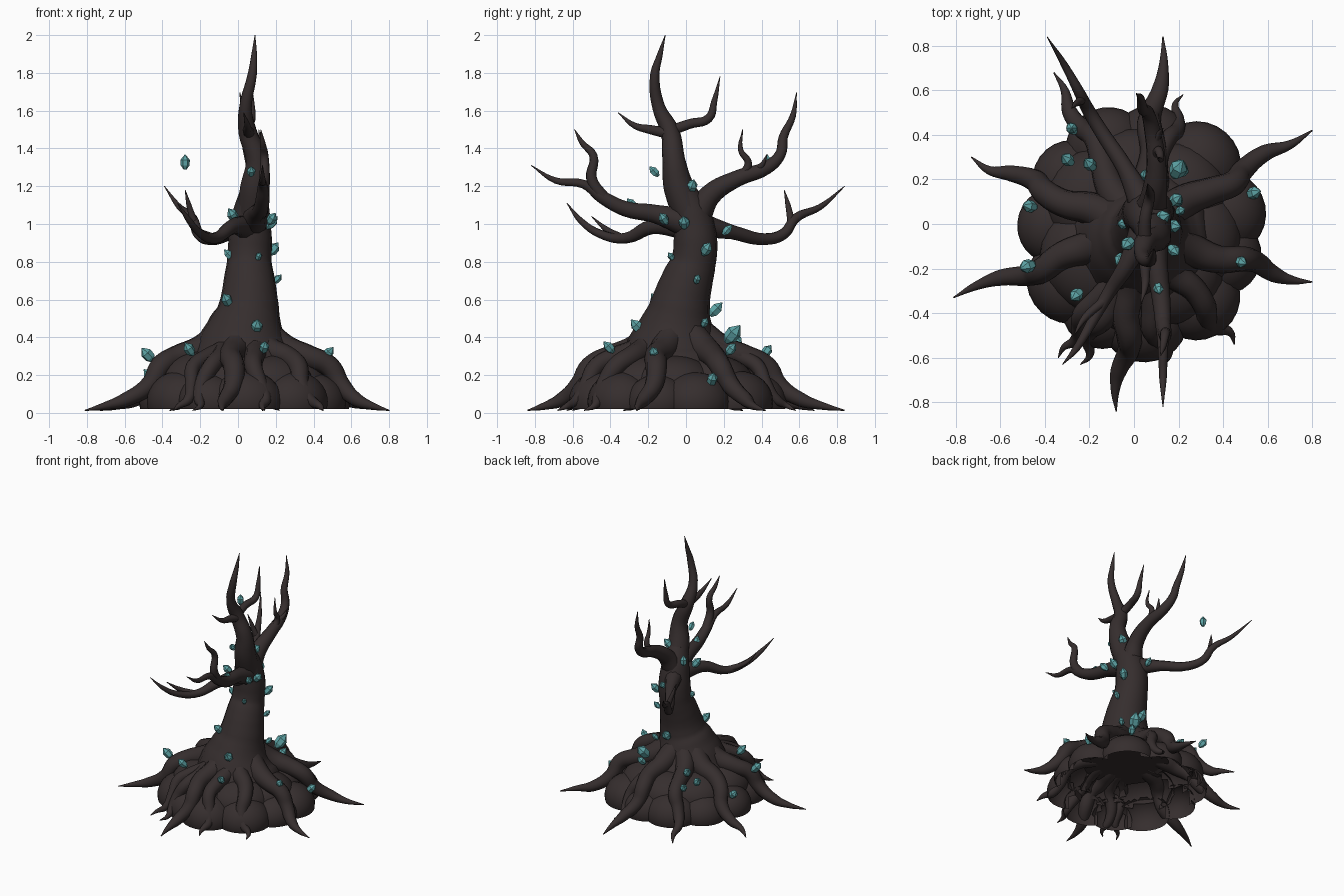
import bpy, bmesh, math, random
from mathutils import Vector, Matrix
random.seed(4)

def material(name, col):
    m = bpy.data.materials.new(name)
    m.diffuse_color = (*col, 1)
    return m

BARK = material("dark bark", (0.036, 0.027, 0.027))
TEAL = material("teal crystal", (0.11, 0.37, 0.38))

def limb(name, pts, sides=3):
    """Tapered smooth tube through (x, y, z, radius) points."""
    cu = bpy.data.curves.new(name, 'CURVE')
    cu.dimensions = '3D'
    cu.bevel_depth = 1.0
    cu.bevel_resolution = sides
    cu.resolution_u = 5
    cu.use_fill_caps = True
    sp = cu.splines.new('BEZIER')
    sp.bezier_points.add(len(pts) - 1)
    for b, p in zip(sp.bezier_points, pts):
        b.co = p[:3]
        b.radius = p[3]
        b.handle_left_type = b.handle_right_type = 'AUTO'
    ob = bpy.data.objects.new(name, cu)
    bpy.context.collection.objects.link(ob)
    cu.materials.append(BARK)
    bpy.ops.object.select_all(action='DESELECT')
    ob.select_set(True)
    bpy.context.view_layer.objects.active = ob
    bpy.ops.object.convert(target='MESH')
    bpy.ops.object.shade_smooth()

def mesh_object(name, bm, mat, smooth):
    me = bpy.data.meshes.new(name)
    for f in bm.faces:
        f.smooth = smooth
    bm.to_mesh(me)
    bm.free()
    me.materials.append(mat)
    ob = bpy.data.objects.new(name, me)
    bpy.context.collection.objects.link(ob)

# Leaning trunk
limb("trunk", [(.03, -.06, .27, .31), (.03, -.06, .36, .255), (.04, -.05, .45, .205),
               (.055, -.035, .54, .165), (.06, -.015, .63, .147), (.06, .01, .71, .135),
               (.06, .04, .8, .118), (.065, .05, .92, .115), (.07, .03, 1.05, .1), (.085, -.02, 1.17, .075)], 6)

# Main branches and their twigs
limb("top_branch", [(.075, .02, 1.05, .09), (.09, -.04, 1.2, .08), (.10, -.065, 1.34, .06),
                    (.05, -.085, 1.49, .05), (.04, -.145, 1.62, .034), (.075, -.165, 1.79, .025),
                    (.085, -.14, 1.89, .016), (.09, -.11, 2.0, .002)])
limb("top_twig_back", [(.05, -.09, 1.49, .03), (.05, .02, 1.53, .027), (.07, .12, 1.56, .024),
                       (.07, .15, 1.65, .016), (.06, .18, 1.78, .002)])
limb("top_twig_front", [(.06, -.09, 1.48, .032), (.05, -.19, 1.50, .025), (.05, -.27, 1.52, .017),
                        (.03, -.36, 1.59, .002)])
limb("back_upper_branch", [(.07, .05, 1.03, .08), (.09, .13, 1.155, .058), (.10, .27, 1.24, .044),
                           (.08, .43, 1.3, .036), (.06, .50, 1.37, .03), (.04, .515, 1.46, .025),
                           (.03, .565, 1.57, .017), (.01, .585, 1.695, .002)])
limb("back_upper_twig", [(.10, .28, 1.24, .028), (.11, .33, 1.32, .02), (.12, .29, 1.39, .014),
                         (.11, .30, 1.50, .002)])
limb("back_small_twig", [(.08, .36, 1.28, .025), (.11, .40, 1.31, .015), (.13, .43, 1.37, .002)])
limb("front_upper_branch", [(.08, .02, 1.0, .08), (.10, -.17, 1.055, .05), (.12, -.32, 1.08, .042),
                            (.13, -.44, 1.14, .036), (.13, -.54, 1.21, .024), (.13, -.69, 1.23, .017),
                            (.13, -.82, 1.31, .002)])
limb("front_upper_twig", [(.13, -.43, 1.13, .034), (.14, -.50, 1.24, .029), (.14, -.49, 1.36, .022),
                          (.13, -.55, 1.43, .015), (.12, -.59, 1.5, .002)])
limb("front_lower_branch", [(.06, .02, .98, .07), (-.03, -.18, .985, .04), (-.12, -.32, .925, .029),
                            (-.20, -.46, .95, .022), (-.26, -.56, 1.02, .016), (-.32, -.63, 1.11, .002)])
limb("front_lower_twig", [(-.14, -.35, .93, .022), (-.22, -.42, .97, .016), (-.27, -.50, 1.04, .002)])
limb("back_lower_branch", [(.06, .05, 1.0, .07), (-.04, .25, .955, .038), (-.15, .42, .92, .032),
                           (-.21, .52, .95, .029), (-.24, .58, 1.03, .025), (-.31, .71, 1.09, .016),
                           (-.39, .84, 1.2, .002)])
limb("back_lower_twig", [(-.23, .56, 1.0, .022), (-.26, .54, 1.1, .014), (-.28, .52, 1.18, .002)])

# Roots crawl over the mound and drop to the ground: (tip x, tip y, thickness)
ROOTS = [(.8, .42, 1), (.8, -.26, 1), (.45, -.54, .9), (.14, -.68, .85), (-.08, -.84, 1),
         (-.24, -.63, .8), (-.34, -.6, .7), (-.81, -.33, 1), (-.73, .3, 1), (-.36, .68, .9),
         (.13, .84, 1), (.22, .58, .7)]
# (distance from trunk, height, radius), then the last part stretches to the tip
PROFILE = [(.1, .42, .09), (.24, .335, .075), (.37, .295, .062), (.47, .245, .057), (.53, .15, .05)]
TAIL = [(.35, .07, .038), (.68, .036, .02), (1, .013, .003)]
for i, (tx, ty, k) in enumerate(ROOTS):
    c, tip = Vector((.03, -.04)), Vector((tx, ty))
    length = (tip - c).length
    d = (tip - c) / length
    side = Vector((-d.y, d.x))
    s = min(1, length / .7)
    path = [(a * s, z, r) for a, z, r in PROFILE]
    path += [(.53 * s + (length - .53 * s) * t, z, r) for t, z, r in TAIL]
    pts = []
    for j, (a, z, r) in enumerate(path):
        p = c + d * a + side * .022 * math.sin(j * 1.6 + i * 2.1) * (0 < j < 7)
        pts.append((p.x, p.y, z, r * k))
    limb("root_%d" % (i + 1), pts)

# Lumpy mound: one hollow shell made of merged domes, open at the ground
LUMPS = [(.03, -.03, .08, .38, .25, 0)]
for n, dist, size, z, h in ((7, .25, .215, .15, .165), (11, .405, .16, .06, .15)):
    for i in range(n):
        a = 2 * math.pi * (i + .3 * random.random()) / n + n
        s = random.uniform(.92, 1.1)
        LUMPS.append((.03 + dist * math.cos(a), -.03 + dist * 1.03 * math.sin(a),
                      z, size * s, h * s, a))
mats = [Matrix.Translation(l[:3]) @ Matrix.Rotation(l[5], 4, 'Z')
        @ Matrix.Diagonal((l[3], l[3] * 1.1, l[4], 1)) for l in LUMPS]
inverse = [m.inverted() for m in mats]
for i, m in enumerate(mats):
    bm = bmesh.new()
    bmesh.ops.create_uvsphere(bm, u_segments=24, v_segments=16, radius=1)
    bm.transform(m)
    bmesh.ops.bisect_plane(bm, geom=bm.verts[:] + bm.edges[:] + bm.faces[:],
                           plane_co=(0, 0, .02), plane_no=(0, 0, -1), clear_outer=True)
    hidden = [f for f in bm.faces if any(
        all((inv @ v.co).length < 1 for v in f.verts) for k, inv in enumerate(inverse) if k != i)]
    bmesh.ops.delete(bm, geom=hidden, context='FACES')
    mesh_object("mound_lump_%d" % i, bm, BARK, True)

# Crystals: (x, y, z, size), leaning away from the trunk
CRYSTALS = [(-.28, .43, 1.33, .9), (-.03, -.09, 1.05, 1), (.07, -.17, 1.28, .8), (.18, -.12, 1.03, .9),
            (.18, -.01, 1.01, 1), (.19, .11, .87, 1), (.21, .06, .71, .7), (-.05, .0, .84, .8),
            (.11, -.08, .83, .6), (-.06, -.16, .6, 1), (.10, -.26, .46, 1.1), (-.26, -.32, .34, 1),
            (.14, -.41, .35, .9), (.48, -.17, .32, .9), (-.48, -.19, .31, 1.1), (.54, .14, .18, 1),
            (.20, .25, .42, 1.4), (-.2, .27, .37, 1), (.06, .16, .55, 1.1), (-.28, .43, .33, .9),
            (-.3, .29, .33, 1), (-.47, .08, .2, 1), (.13, .03, 1.2, 1.1), (.11, -.29, 1.11, .8),
            (.05, .22, .97, .8), (.2, .1, .48, .7), (.22, .24, .34, .9)]
for i, (x, y, z, s) in enumerate(CRYSTALS):
    bm = bmesh.new()
    rings = []
    for r, h in ((.01, -.045), (.026, -.022), (.028, .01), (.002, .042)):
        rings.append([bm.verts.new((r * s * math.cos(k * math.pi / 3),
                                    r * s * math.sin(k * math.pi / 3), h * s)) for k in range(6)])
    for a, b in zip(rings, rings[1:]):
        for k in range(6):
            bm.faces.new((a[k], a[k - 5], b[k - 5], b[k]))
    bm.faces.new(rings[0][::-1])
    bm.faces.new(rings[-1])
    out = Vector((x - .06, y, 0)).normalized() * .7 + Vector((0, 0, .75))
    if i == 0:
        out = Vector((0, 0, 1))
    bm.transform(Matrix.Translation((x, y, z)) @ out.to_track_quat('Z', 'Y').to_matrix().to_4x4())
    mesh_object("crystal_%d" % (i + 1), bm, TEAL, False)
